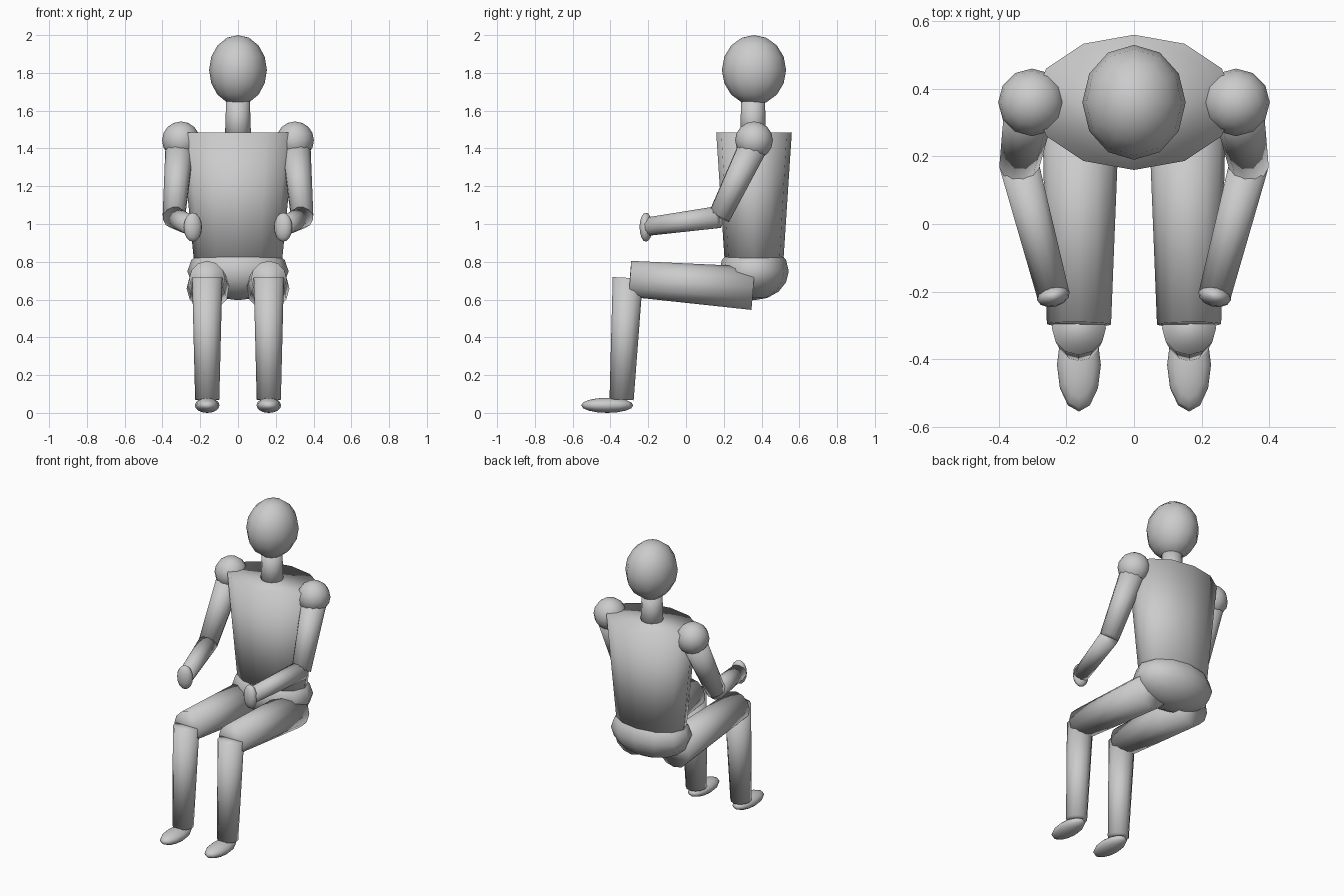
import bpy, bmesh
from mathutils import Vector, Matrix
from math import atan2

if "Cube" in bpy.data.objects:
    bpy.data.objects.remove(bpy.data.objects["Cube"])

SIDES = 12


def finish(bm, name):
    bmesh.ops.recalc_face_normals(bm, faces=bm.faces)
    for f in bm.faces:
        f.smooth = True
    me = bpy.data.meshes.new(name)
    bm.to_mesh(me)
    bm.free()
    ob = bpy.data.objects.new(name, me)
    bpy.context.collection.objects.link(ob)
    return ob


def ball(name, centre, radii, turn=0.0):
    bm = bmesh.new()
    bmesh.ops.create_uvsphere(bm, u_segments=SIDES, v_segments=8, radius=1)
    m = (Matrix.Translation(centre) @ Matrix.Rotation(turn, 4, 'Z')
         @ Matrix.Diagonal((*radii, 1)))
    bm.transform(m)
    return finish(bm, name)


def limb(name, a, b, ra, rb, squash=1.0):
    """Tapered capped tube from a to b; squash flattens it in y."""
    a, b = Vector(a), Vector(b)
    d = b - a
    bm = bmesh.new()
    bmesh.ops.create_cone(bm, cap_ends=True, segments=SIDES,
                          radius1=ra, radius2=rb, depth=d.length)
    rot = Vector((0, 0, 1)).rotation_difference(d).to_matrix().to_4x4()
    bm.transform(Matrix.Translation((a + b) / 2) @ rot
                 @ Matrix.Diagonal((1, squash, 1, 1)))
    return finish(bm, name)


# Head, neck, torso and pelvis
ball("head", (0, 0.36, 1.815), (0.153, 0.17, 0.185))
limb("neck", (0, 0.355, 1.43), (0, 0.355, 1.68), 0.07, 0.062)
limb("torso", (0, 0.36, 0.76), (0, 0.36, 1.485), 0.229, 0.30, 0.667)
ball("pelvis", (0, 0.36, 0.75), (0.268, 0.184, 0.153))

# Arms and legs on both sides
for s, side in ((-1, "right"), (1, "left")):
    elbow, wrist = Vector((s * 0.34, 0.175, 1.037)), Vector((s * 0.24, -0.205, 0.986))
    ball(f"{side}_shoulder", (s * 0.302, 0.36, 1.443), (0.1, 0.1, 0.1))
    limb(f"{side}_upper_arm", (s * 0.307, 0.36, 1.42), elbow, 0.078, 0.06)
    limb(f"{side}_forearm", elbow, wrist, 0.06, 0.05)
    d = wrist - elbow
    ball(f"{side}_hand", (s * 0.239, -0.212, 0.983), (0.05, 0.033, 0.077),
         atan2(d.x, -d.y))
    limb(f"{side}_thigh", (s * 0.157, 0.355, 0.66), (s * 0.163, -0.297, 0.71), 0.115, 0.095)
    limb(f"{side}_shin", (s * 0.163, -0.308, 0.715), (s * 0.163, -0.341, 0.07), 0.08, 0.064)
    ball(f"{side}_foot", (s * 0.163, -0.417, 0.04), (0.065, 0.138, 0.04))
